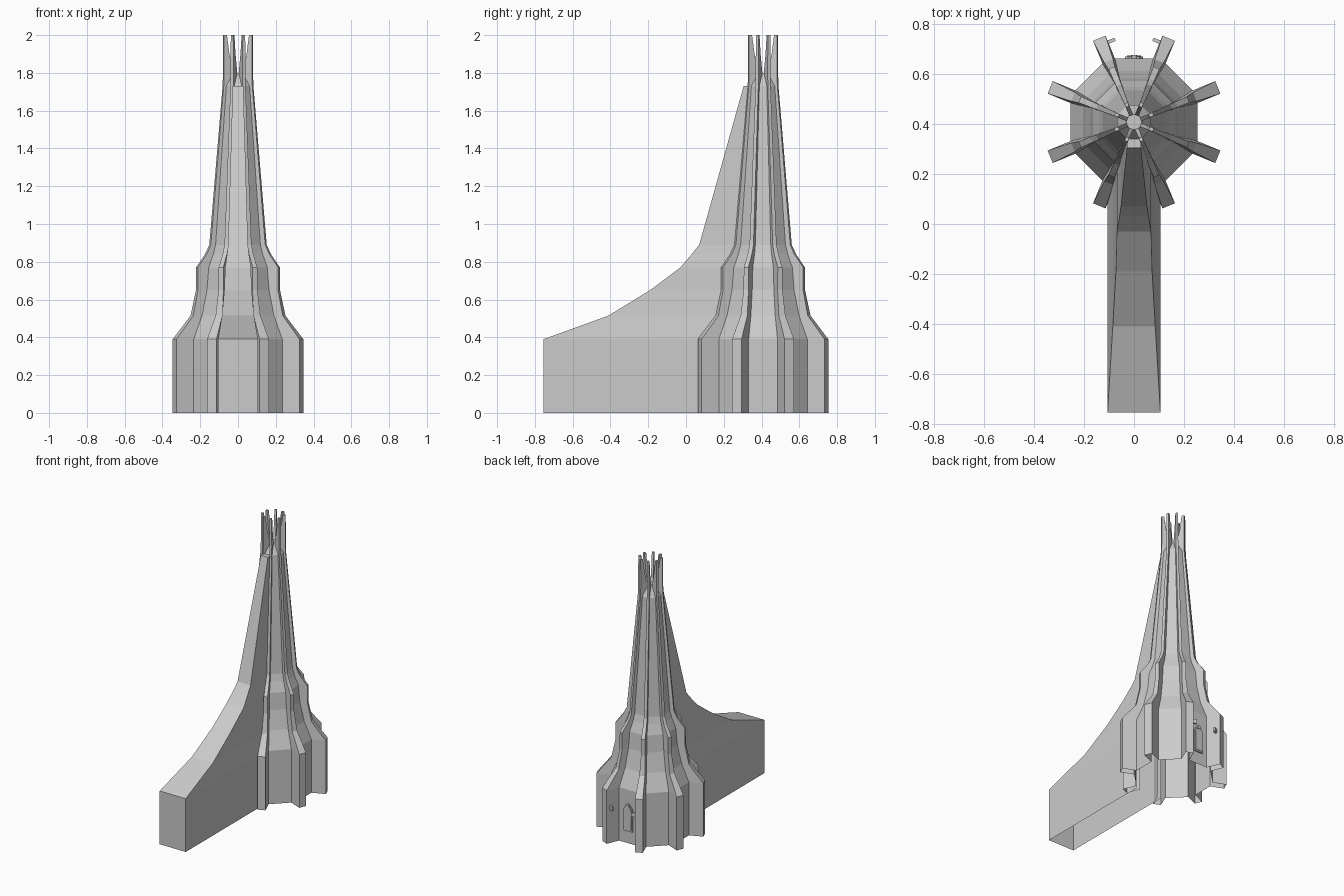
import bpy, bmesh, math
from mathutils import Vector, Matrix

if "Cube" in bpy.data.objects:
    bpy.data.objects.remove(bpy.data.objects["Cube"])

CY = 0.408                      # tower axis position in y
T = math.tan(math.radians(22.5))

# z, core apothem, fin outer radius, fin half width, buttress front y
LEVELS = [
    (0.00, 0.255, 0.363, 0.027, -0.755),
    (0.39, 0.255, 0.363, 0.027, -0.755),
    (0.515, 0.205, 0.264, 0.019, -0.41),
    (0.65, 0.175, 0.235, 0.014, -0.19),
    (0.77, 0.165, 0.235, 0.013, -0.03),
    (0.84, 0.140, 0.184, 0.012, 0.03),
    (0.89, 0.127, 0.160, 0.011, 0.07),
    (1.73, 0.068, 0.085, 0.008, 0.305),
    (1.80, 0.030, 0.083, 0.008, None),
]


def finish(name, bm, flip_check=True):
    bmesh.ops.remove_doubles(bm, verts=bm.verts, dist=1e-5)
    bmesh.ops.recalc_face_normals(bm, faces=bm.faces)
    me = bpy.data.meshes.new(name)
    bm.to_mesh(me)
    bm.free()
    ob = bpy.data.objects.new(name, me)
    bpy.context.collection.objects.link(ob)
    return ob


def polar(ang, r, t, z):
    """Point at radius r along ang, shifted sideways by t."""
    c, s = math.cos(ang), math.sin(ang)
    return Vector((r * c - t * s, CY + r * s + t * c, z))


def face(bm, pts):
    bm.faces.new([bm.verts.new(p) for p in pts])


def strip(bm, a, b):
    """Quads between two rows of points."""
    for i in range(len(a) - 1):
        face(bm, (a[i], a[i + 1], b[i + 1], b[i]))


def fin_section(ang, lv):
    z, ap, r, w, _ = lv
    ri = ap / math.cos(math.radians(22.5)) - w * T
    return [polar(ang, ri, -w, z), polar(ang, r, -w, z),
            polar(ang, r, w, z), polar(ang, ri, w, z)]


# Octagonal tower wall with fins at its corners, open underneath
bm = bmesh.new()
angles = [math.radians(22.5 + 45 * k) for k in range(8)]
for k, ang in enumerate(angles):
    nxt = angles[(k + 1) % 8]
    for lo, hi in zip(LEVELS, LEVELS[1:]):
        a, b = fin_section(ang, lo), fin_section(ang, hi)
        strip(bm, a, b)
        if k != 5 or lo[0] > 1.7:          # front panel gives way to the buttress
            strip(bm, [a[3], fin_section(nxt, lo)[0]], [b[3], fin_section(nxt, hi)[0]])
    # Free-standing prong on top of each fin
    rows = [fin_section(ang, LEVELS[-1])]
    for z, ri, w in ((1.90, 0.052, 0.0075), (2.0, 0.066, 0.007)):
        rows.append([polar(ang, ri, -w, z), polar(ang, 0.083, -w, z),
                     polar(ang, 0.083, w, z), polar(ang, ri, w, z)])
    for a, b in zip(rows, rows[1:]):
        strip(bm, a + a[:1], b + b[:1])
    face(bm, rows[-1])
# Small roof
roof = []
for ang in angles:
    s = fin_section(ang, LEVELS[-1])
    roof += [s[0], s[3]]
face(bm, roof)
finish("tower", bm)

# Long sweeping buttress at the front
bm = bmesh.new()
rows = []
for z, ap, _, _, y in LEVELS[:-1]:
    h = ap * T
    rows.append([Vector((-h, CY - ap, z)), Vector((-h, y, z)),
                 Vector((h, y, z)), Vector((h, CY - ap, z))])
for a, b in zip(rows, rows[1:]):
    strip(bm, a, b)
face(bm, rows[-1])
finish("front_buttress", bm)


def plate(name, outline, y0, y1):
    """Extrude an x-z outline along y."""
    bm = bmesh.new()
    a = [Vector((x, y0, z)) for x, z in outline]
    b = [Vector((x, y1, z)) for x, z in outline]
    strip(bm, a + a[:1], b + b[:1])
    face(bm, a)
    face(bm, b)
    return finish(name, bm)


# Back door with pointed-corner frame, panel and keystone
back = CY + 0.255
half = [(0.036, 0.09), (0.036, 0.25), (0.02, 0.275)]
arch = half + [(-x, z) for x, z in reversed(half)]
plate("door_frame", arch, back - 0.005, back + 0.008)
inner = [(x * 0.78, 0.185 + (z - 0.185) * 0.88) for x, z in arch]
plate("door_panel", inner, back, back + 0.011)
plate("door_keystone", [(-0.012, 0.265), (0.012, 0.265), (0.009, 0.288), (-0.009, 0.288)],
      back - 0.005, back + 0.014)

# Lamps on the inner sides of the two back fins
for side, deg, sgn in (("right", 67.5, 1), ("left", 112.5, -1)):
    ang = math.radians(deg)
    bm = bmesh.new()
    bmesh.ops.create_cube(bm, size=1)
    m = (Matrix.Translation(polar(ang, 0.335, sgn * 0.04, 0.26))
         @ Matrix.Rotation(ang, 4, 'Z') @ Matrix.Diagonal((0.014, 0.034, 0.03, 1)))
    bmesh.ops.transform(bm, matrix=m, verts=bm.verts)
    finish("lamp_" + side, bm)
